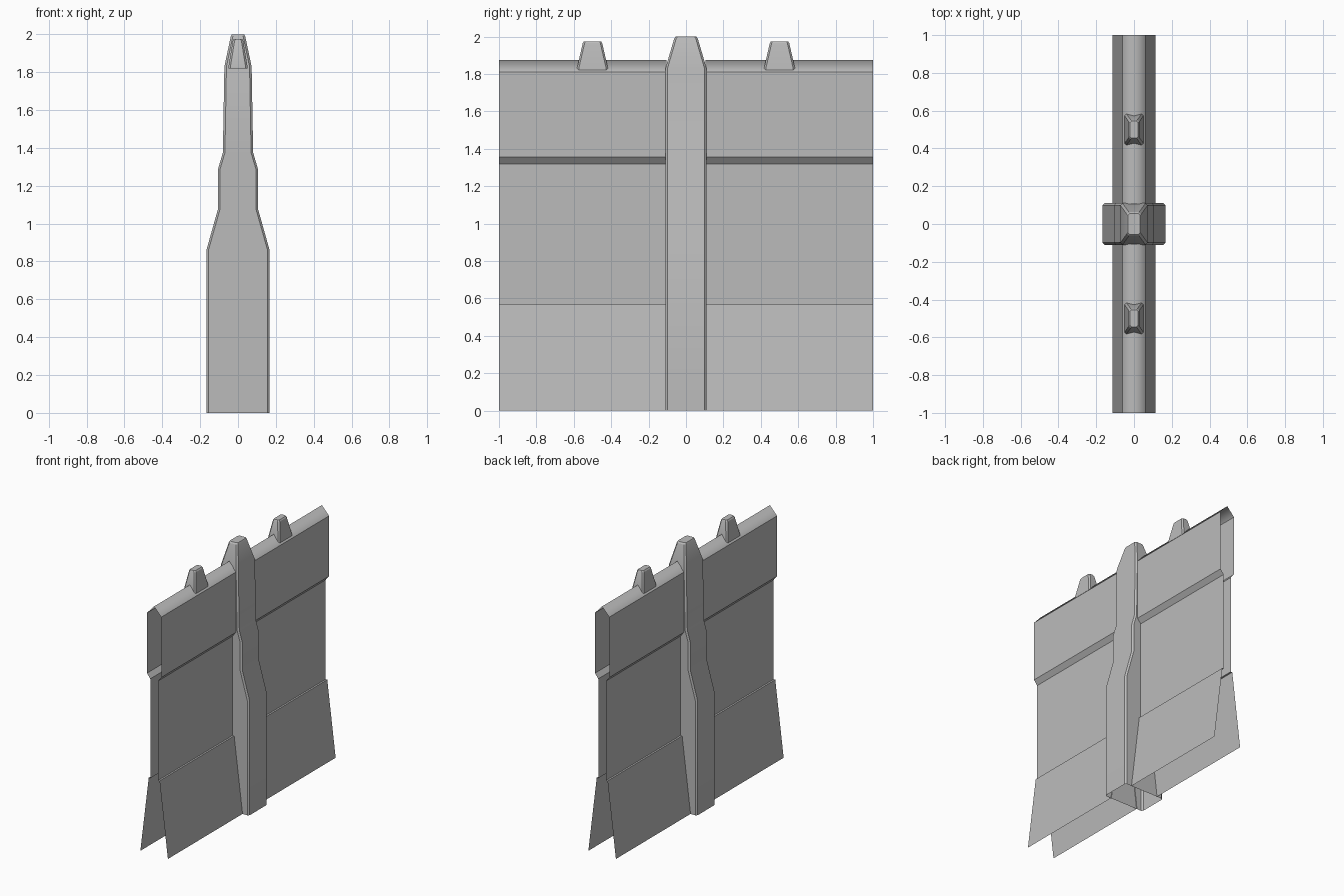
import bpy
import bmesh

cube = bpy.data.objects.get("Cube")
if cube:
    bpy.data.objects.remove(cube, do_unlink=True)

grey = bpy.data.materials.new("plain grey")
grey.use_nodes = True
colour = (0.5, 0.5, 0.5, 1)
grey.diffuse_color = colour
grey.node_tree.nodes["Principled BSDF"].inputs["Base Color"].default_value = colour


def finish(name, bm, is_smooth):
    for f in bm.faces:
        f.smooth = True
    for e in bm.edges:
        e.smooth = is_smooth(e)
    mesh = bpy.data.meshes.new(name)
    bm.to_mesh(mesh)
    bm.free()
    mesh.materials.append(grey)
    obj = bpy.data.objects.new(name, mesh)
    bpy.context.collection.objects.link(obj)
    return obj


def wall_panel(name, y0, y1):
    """Open shell: half profile mirrored about x = 0 and run along y."""
    half = [(0.115, 0), (0.045, 0.57), (0.032, 0.57), (0.032, 1.32),
            (0.06, 1.355), (0.06, 1.81)]
    profile = half + [(0, 1.875)] + [(-x, z) for x, z in reversed(half)]
    bm = bmesh.new()
    rows = [[bm.verts.new((x, y, z)) for x, z in profile] for y in (y0, y1)]
    for i in range(len(profile) - 1):
        bm.faces.new((rows[0][i], rows[0][i + 1], rows[1][i + 1], rows[1][i]))
    bmesh.ops.recalc_face_normals(bm, faces=bm.faces)
    # normals must point away from the wall's middle plane
    if sum(f.normal.x * f.calc_center_median().x for f in bm.faces) < 0:
        bmesh.ops.reverse_faces(bm, faces=bm.faces)
    # only the ridge is soft
    finish(name, bm, lambda e: all(abs(v.co.x) < 0.001 for v in e.verts))


def chamfered_column(name, sections, chamfer, y):
    """Stack of corner-cut rectangles (half x, half y, z), open below."""
    bm = bmesh.new()
    rings = []
    for hx, hy, z in sections:
        c = chamfer
        outline = [(hx, hy - c), (hx - c, hy), (c - hx, hy), (-hx, hy - c),
                   (-hx, c - hy), (c - hx, -hy), (hx - c, -hy), (hx, c - hy)]
        rings.append([bm.verts.new((px, y + py, z)) for px, py in outline])
    for low, high in zip(rings, rings[1:]):
        for i in range(8):
            j = (i + 1) % 8
            bm.faces.new((low[i], low[j], high[j], high[i]))
    bm.faces.new(rings[-1])
    bm.normal_update()
    # gentle bends are soft, corners are sharp
    finish(name, bm, lambda e: len(e.link_faces) == 2 and e.calc_face_angle() < 0.35)


# Wall on both sides of the post
wall_panel("front_wall", -1, -0.105)
wall_panel("back_wall", 0.105, 1)

# Central post, stepping in towards the top
chamfered_column("centre_post", [
    (0.167, 0.11, 0), (0.167, 0.11, 0.86), (0.105, 0.11, 1.08),
    (0.105, 0.11, 1.29), (0.08, 0.11, 1.375), (0.072, 0.11, 1.83),
    (0.038, 0.063, 1.99), (0.033, 0.055, 2.0)], 0.011, 0)

# Teeth on the ridge
for name, y in (("front_tooth", -0.5), ("back_tooth", 0.5)):
    chamfered_column(name, [(0.05, 0.083, 1.82), (0.05, 0.083, 1.83),
                            (0.028, 0.052, 1.965), (0.022, 0.046, 1.975)], 0.01, y)
